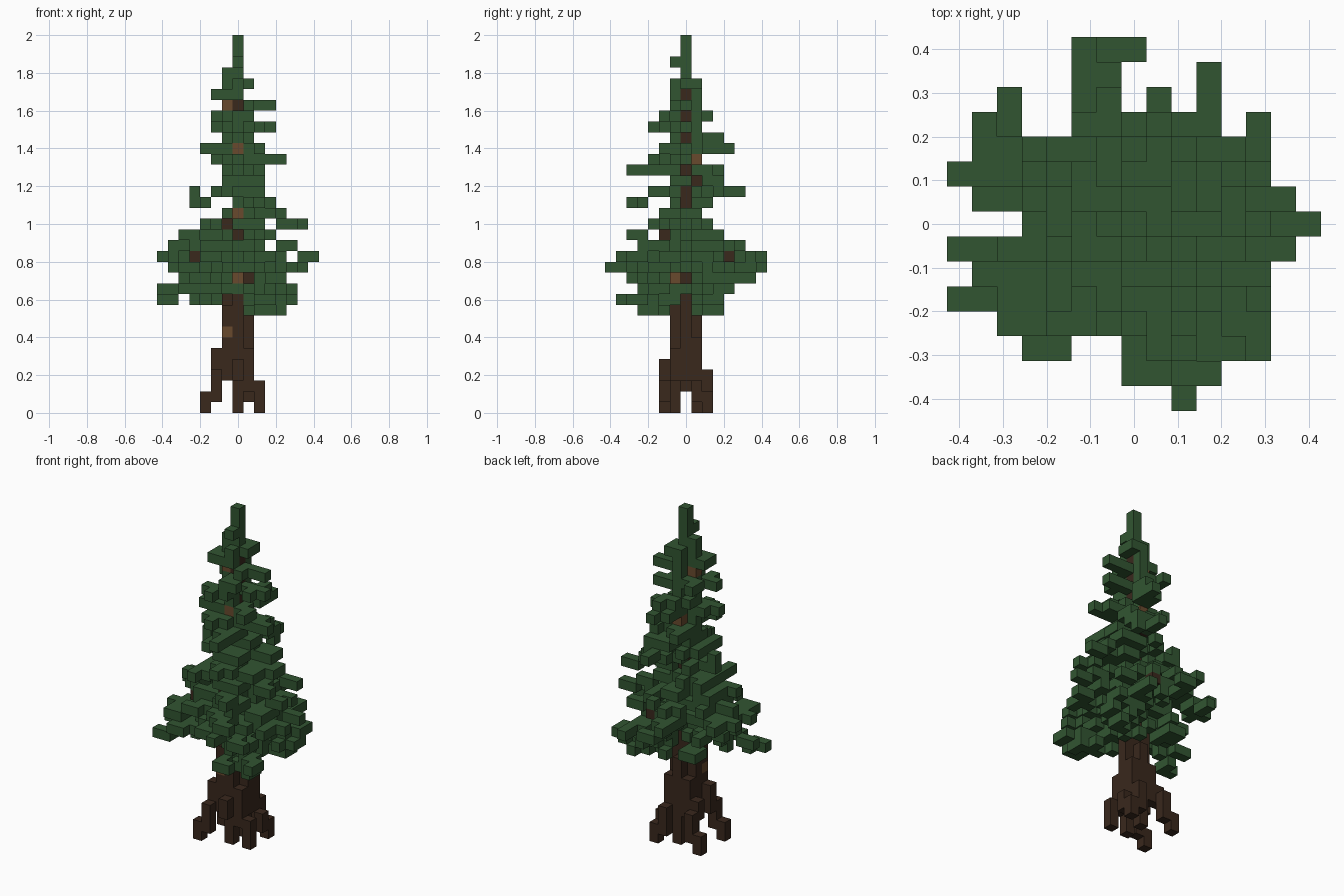
import bpy
import bmesh
import random
from mathutils import Vector

UNIT = 2 / 35          # edge length of one block
rng = random.Random(4)

cube = bpy.data.objects.get("Cube")
if cube:
    bpy.data.objects.remove(cube, do_unlink=True)


def make_material(name, colour):
    mat = bpy.data.materials.new(name)
    mat.use_nodes = True
    mat.diffuse_color = (*colour, 1)
    mat.node_tree.nodes["Principled BSDF"].inputs["Base Color"].default_value = (*colour, 1)
    return mat


materials = {
    "needles": make_material("needle green", (0.031, 0.091, 0.031)),
    "bark": make_material("dark bark", (0.041, 0.021, 0.012)),
    "knots": make_material("light wood", (0.138, 0.068, 0.027)),
}

# Every block is keyed by its grid cell and stores (part name, material key)
blocks = {}


def put(cell, part, material):
    blocks.setdefault(tuple(cell), (part, material))


def column(x, y, low, high, part):
    for z in range(low, high + 1):
        put((x, y, z), part, "bark")


def branch(tip, droop, twig_chance):
    """Step from the trunk out to the tip, drooping towards the end."""
    tx, ty, tz = tip
    steps = max(abs(tx), abs(ty))
    across = (0, 1) if abs(tx) >= abs(ty) else (1, 0)
    px = py = 0
    for i in range(1, steps + 1):
        x, y = round(tx * i / steps), round(ty * i / steps)
        z = tz + min(droop, (steps - i) // 2)
        put((x, y, z), "foliage", "needles")
        put((px, y, z) if abs(tx) < abs(ty) else (x, py, z), "foliage", "needles")
        # short twigs left and right, some hanging, kept inside the crown's outline
        for side in (-1, 1):
            hang = 1 if z > tz and rng.random() < 0.35 else 0
            twig = (x + side * across[0], y + side * across[1], z - hang)
            if i < steps and Vector(twig[:2]).length < 5 and rng.random() < twig_chance:
                put(twig, "foliage", "needles")
        px, py = x, y


# Trunk: thinner towards the crown, one corner left open above the base
for x in (-1, 0, 1):
    for y in (-1, 0, 1):
        tall = {0: 10, 1: 9, 2: 7}[abs(x) + (y == 1)]
        if (x, y) == (1, -1):
            tall = 5
        column(x, y, 3, tall if y < 1 else tall - 1, "trunk")
column(0, 0, 2, 30, "trunk")
column(-1, 0, 9, 11, "trunk")
column(1, 0, 9, 10, "trunk")

# Roots: stepped legs around the base
for x, y, low, high in ((0, -1, 0, 2), (0, 1, 0, 2), (0, -2, 3, 4), (1, -1, 2, 2),
                        (2, -1, 0, 2), (2, 2, 0, 1), (2, 1, 1, 2), (1, 2, 1, 3),
                        (-3, -2, 0, 1), (-2, -2, 1, 3), (-2, -1, 3, 5),
                        (-3, 2, 0, 1), (-2, 2, 1, 3), (-2, 1, 3, 4)):
    column(x, y, low, high, "roots")

# Crown: branch tips by tier
skirt = [(4, -4, 9), (4, 3, 9), (3, -6, 10), (5, -5, 10), (5, 3, 10), (-7, -3, 10),
         (-3, 3, 10), (-7, -1, 11), (5, 4, 11), (3, 4, 12), (-4, -5, 12), (-5, 1, 12),
         (4, -5, 12), (-1, 6, 13), (2, -7, 13), (6, -1, 13), (-6, -2, 13), (0, -6, 13),
         (7, 0, 14), (-7, 2, 14), (-2, 7, 14), (3, -6, 14), (-6, 4, 14), (4, 4, 14),
         (-3, -4, 14), (5, -3, 13), (-5, -4, 13)]
middle = [(-6, 1, 15), (2, -5, 16), (-5, -1, 16), (6, 1, 17), (-3, -3, 17), (-3, 2, 17),
          (5, -2, 17), (2, -3, 17), (-4, 1, 19), (1, -5, 19), (3, 2, 19), (1, 5, 20),
          (1, -3, 20), (-2, -2, 20)]
upper = [(2, 3, 21), (2, -1, 21), (1, -5, 22), (2, 2, 22), (-1, 3, 22), (4, -1, 23),
         (-1, -3, 23), (-3, -1, 24), (1, 4, 24), (2, -2, 24), (1, 3, 25), (3, 0, 26),
         (-1, -3, 26), (-2, 2, 27), (1, -2, 27), (3, 0, 28), (1, -1, 28), (-2, -1, 29),
         (1, 1, 30), (-1, 0, 31), (0, -1, 32)]
for tips, droop, chance in ((skirt, 2, 0.6), (middle, 1, 0.4), (upper, 0, 0.2)):
    for tip in tips:
        branch(tip, droop, chance)

# Hooked tips and sprigs at the ends of branches
for sprig in ((-1, 7, 13), (0, 7, 13), (-2, 5, 14), (-2, 4, 14), (3, 5, 12), (3, 6, 12),
              (-5, 4, 13), (-5, 5, 13), (-5, 2, 14), (-4, -4, 13), (-4, 1, 20)):
    put(sprig, "foliage", "needles")

# Needles hugging the trunk, up to the bare leader at the top
for z in range(11, 31):
    for x in (-1, 0, 1):
        for y in (-1, 0, 1):
            density = 0.7 if abs(x) + abs(y) == 1 else 0.35 if z < 26 else 0
            if rng.random() < density:
                put((x, y, z), "foliage", "needles")
for z in range(31, 35):
    put((0, 0, z), "foliage", "needles")


def expose(axis, sign, across, z, reach, material):
    """Part the needles in one direction to show a block of bare wood."""
    for cell in list(blocks):
        if cell[1 - axis] == across and cell[2] == z and sign * cell[axis] > reach:
            del blocks[cell]
    wood = [across, across, z]
    wood[axis] = sign * reach
    blocks[tuple(wood)] = ("bare_wood", material)
    # needles roof the wood over
    put((wood[0], wood[1], z + 1), "foliage", "needles")


# Bare wood seen from the front
for x, z, reach, material in ((-1, 28, 0, "knots"), (0, 28, 0, "bark"), (0, 24, 1, "knots"),
                              (0, 18, 1, "knots"), (-1, 17, 1, "bark"), (0, 16, 2, "bark"),
                              (-4, 14, 1, "bark"), (0, 12, 1, "knots"), (1, 12, 0, "bark"),
                              (-1, 7, 1, "knots")):
    expose(1, -1, x, z, reach, material)

# Bare wood seen from the left side
for y, z, reach, material in ((0, 29, 0, "bark"), (0, 27, 0, "bark"), (0, 25, 0, "bark"),
                              (1, 23, 0, "knots"), (0, 22, 0, "bark"), (1, 21, 0, "bark"),
                              (0, 20, 0, "bark"), (-2, 16, 0, "bark"), (4, 14, 1, "bark"),
                              (-1, 12, 0, "knots")):
    expose(0, 1, y, z, reach, material)


# Mesh each part, keeping only the faces that meet open air
DIRECTIONS = [Vector(d) for d in ((1, 0, 0), (0, 1, 0), (0, 0, 1))]


def build_part(part):
    cells = {c: m for c, (p, m) in blocks.items() if p == part}
    keys = sorted(set(cells.values()))
    bm = bmesh.new()
    for cell, material in cells.items():
        centre = Vector(cell) + Vector((0, 0, 0.5))
        for i, axis in enumerate(DIRECTIONS):
            u, v = DIRECTIONS[(i + 1) % 3] / 2, DIRECTIONS[(i + 2) % 3] / 2
            for sign in (-1, 1):
                if tuple(int(a + sign * b) for a, b in zip(cell, axis)) in blocks:
                    continue
                mid = centre + axis * sign / 2
                corners = [mid - u - v, mid + u - v, mid + u + v, mid - u + v][::sign]
                face = bm.faces.new([bm.verts.new(c * UNIT) for c in corners])
                face.material_index = keys.index(material)
    bmesh.ops.remove_doubles(bm, verts=bm.verts, dist=UNIT / 100)
    mesh = bpy.data.meshes.new(part)
    bm.to_mesh(mesh)
    bm.free()
    for key in keys:
        mesh.materials.append(materials[key])
    bpy.context.collection.objects.link(bpy.data.objects.new(part, mesh))


for part in ("trunk", "roots", "foliage", "bare_wood"):
    build_part(part)
